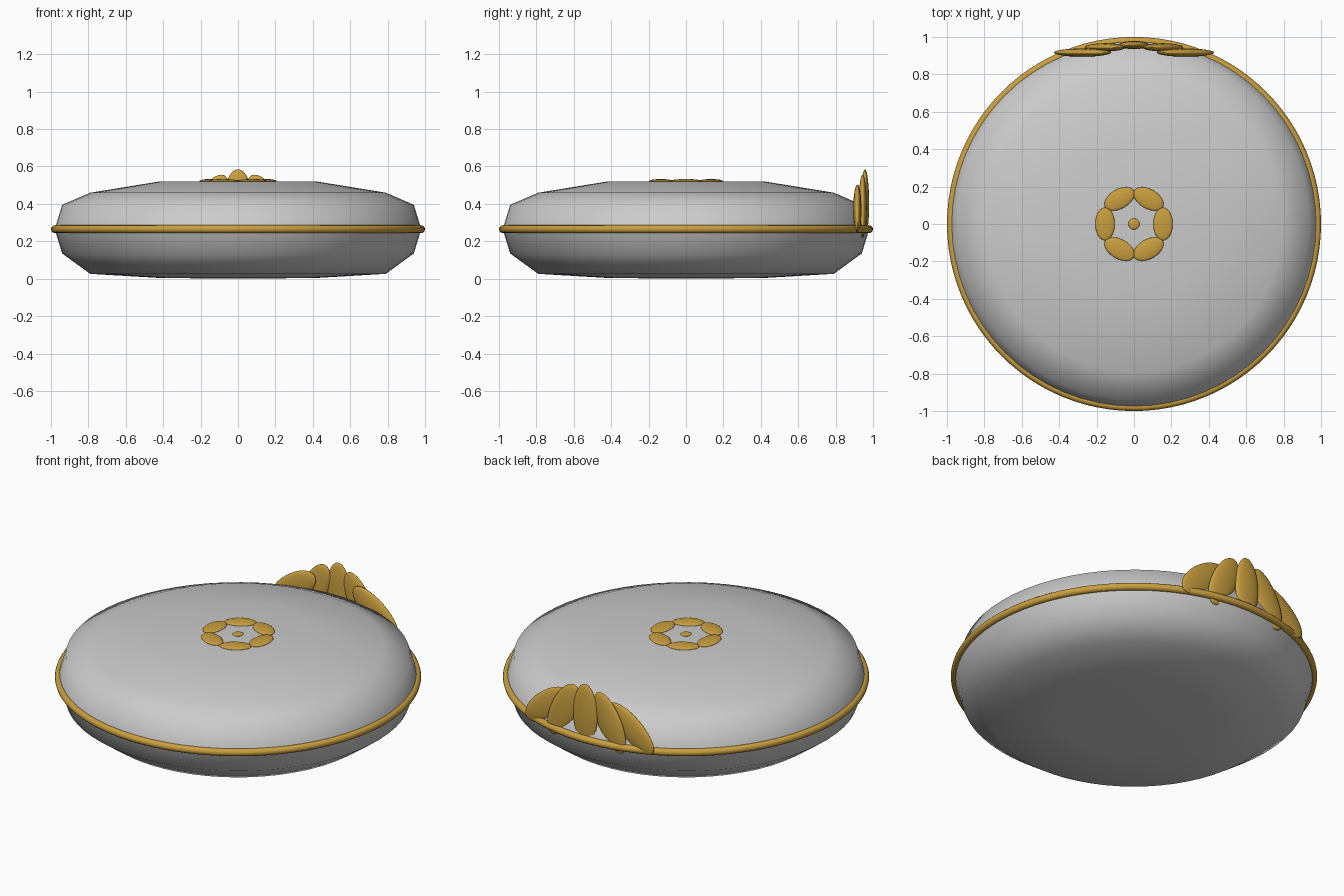
import bpy, bmesh, math
from mathutils import Matrix, Vector

if "Cube" in bpy.data.objects:
    bpy.data.objects.remove(bpy.data.objects["Cube"])


def material(name, rgb):
    m = bpy.data.materials.new(name)
    m.diffuse_color = (*rgb, 1)
    m.use_nodes = True
    m.node_tree.nodes["Principled BSDF"].inputs["Base Color"].default_value = m.diffuse_color
    return m


SILVER = material("silver grey", (0.6, 0.6, 0.6))
GOLD = material("gold", (0.59, 0.35, 0.05))


def finish(name, bm, mat, smooth=True):
    bmesh.ops.recalc_face_normals(bm, faces=bm.faces)
    for f in bm.faces:
        f.smooth = smooth
    me = bpy.data.meshes.new(name)
    bm.to_mesh(me)
    bm.free()
    me.materials.append(mat)
    ob = bpy.data.objects.new(name, me)
    bpy.context.collection.objects.link(ob)
    return ob


def lathe(name, profile, mat, steps=64, closed=False):
    bm = bmesh.new()
    vs = [bm.verts.new((r, 0, z)) for r, z in profile]
    es = [bm.edges.new(p) for p in zip(vs, vs[1:])]
    if closed:
        es.append(bm.edges.new((vs[-1], vs[0])))
    bmesh.ops.spin(bm, geom=vs + es, axis=(0, 0, 1), cent=(0, 0, 0),
                   angle=2 * math.pi, steps=steps, use_duplicate=False)
    bmesh.ops.remove_doubles(bm, verts=bm.verts, dist=1e-4)
    return finish(name, bm, mat)


def ellipsoid(name, loc, size, rot, mat):
    bm = bmesh.new()
    bmesh.ops.create_uvsphere(bm, u_segments=24, v_segments=16, radius=1)
    bm.transform(Matrix.Translation(loc) @ rot @ Matrix.Diagonal((*size, 1)))
    return finish(name, bm, mat)


# Round case: lower shell and lid
lathe("case_base", [(0, 0), (0.42, 0.004), (0.79, 0.026), (0.94, 0.135),
                    (0.98, 0.265)], SILVER)
lathe("case_lid", [(0.98, 0.265), (0.94, 0.395), (0.79, 0.46),
                   (0.42, 0.52), (0, 0.521)], SILVER)

# Gold band around the seam
ring = [(0.979 + 0.021 * math.cos(a), 0.265 + 0.021 * math.sin(a))
        for a in (i * math.tau / 12 for i in range(12))]
lathe("rim_band", ring, GOLD, steps=96, closed=True)

# Flower on the lid
for i in range(6):
    a = i * math.pi / 3
    ellipsoid(f"flower_petal_{i}",
              Vector((0.155 * math.cos(a), 0.155 * math.sin(a), 0.521)),
              (0.052, 0.088, 0.012), Matrix.Rotation(a, 4, 'Z'), GOLD)
ellipsoid("flower_centre", Vector((0, 0, 0.521)), (0.03, 0.03, 0.008),
          Matrix.Identity(4), GOLD)

# Shell-shaped clasp at the back, lobes leaning inward
for i in range(-2, 3):
    t = math.radians(26 * i)
    x = 0.35 * math.sin(t)
    z = 0.402 - 0.014 * abs(i)
    y = math.sqrt(0.957 ** 2 - x * x)
    ellipsoid(f"clasp_lobe_{i + 2}", Vector((x, y, z)), (0.08, 0.022, 0.183),
              Matrix.Rotation(-t, 4, 'Y'), GOLD)
